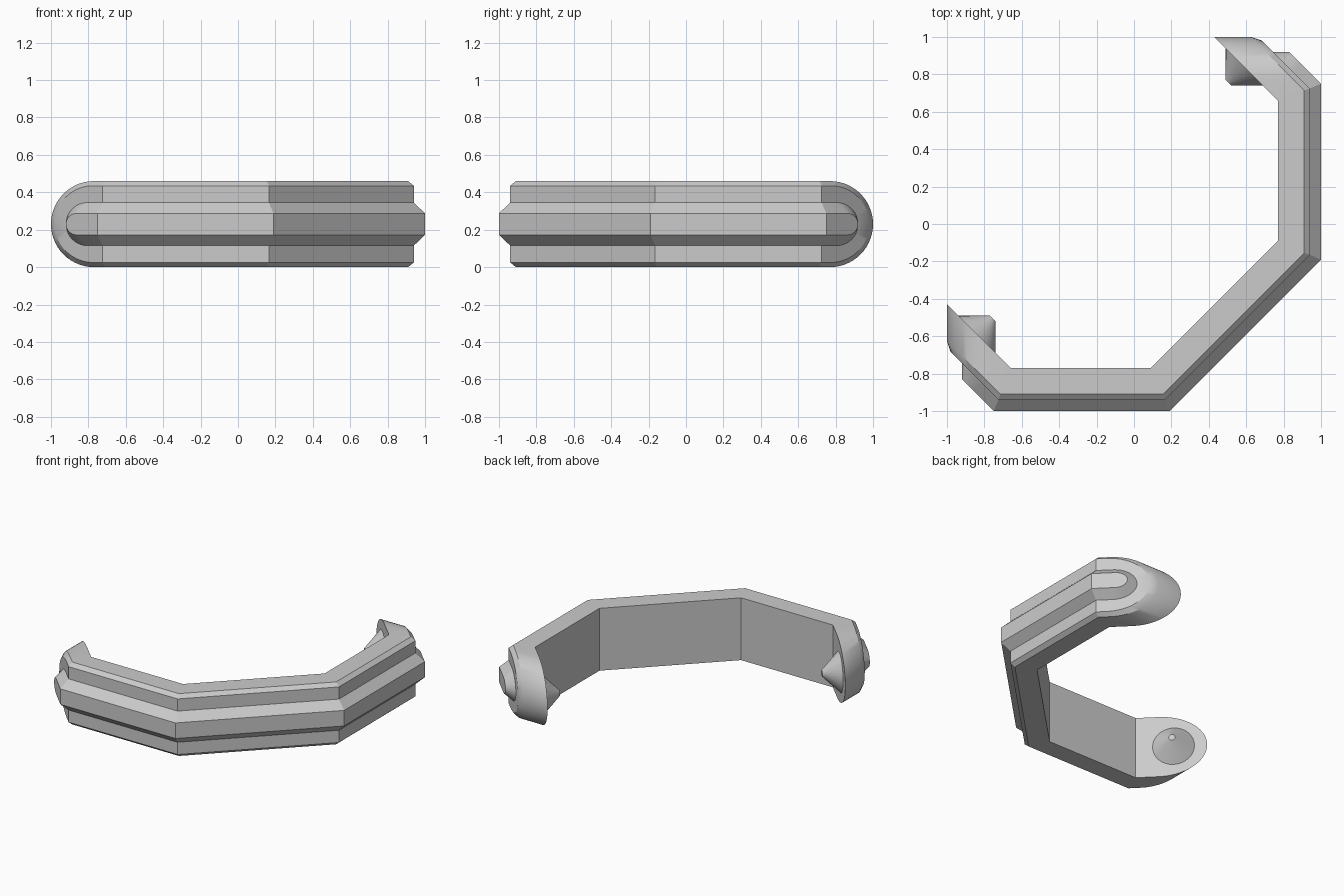
import bpy, bmesh, math
from mathutils import Vector

cube = bpy.data.objects.get("Cube")
if cube:
    bpy.data.objects.remove(cube, do_unlink=True)

MID_Z = 0.23
ARC = 28

grey = bpy.data.materials.new("light grey")
grey.use_nodes = True
colour = (0.6, 0.6, 0.6, 1)
grey.diffuse_color = colour
grey.node_tree.nodes["Principled BSDF"].inputs["Base Color"].default_value = colour


def mirror(p):
    """Reflect across the diagonal symmetry plane."""
    return Vector((-p.y, -p.x, p.z))


def finish(bm, name):
    bmesh.ops.recalc_face_normals(bm, faces=bm.faces)
    mesh = bpy.data.meshes.new(name)
    bm.to_mesh(mesh)
    bm.free()
    mesh.materials.append(grey)
    obj = bpy.data.objects.new(name, mesh)
    bpy.context.collection.objects.link(obj)
    bpy.ops.object.select_all(action='DESELECT')
    bpy.context.view_layer.objects.active = obj
    obj.select_set(True)
    bpy.ops.object.shade_smooth_by_angle(angle=math.radians(28))
    return obj


def outline(front, end, middle, half, reach):
    """Closed outline of one layer: three bent straights and a round at each end."""
    arc = []
    for i in range(ARC + 1):
        a = -math.pi / 2 + math.pi * i / ARC
        x = half - reach - half * math.cos(a)
        arc.append(Vector((x, -end - x, MID_Z + half * math.sin(a))))
    top, low = MID_Z + half, MID_Z - half
    corners = [(front - end, -front), (middle - front, -front)]
    upper = [Vector((x, y, top)) for x, y in corners]
    lower = [Vector((x, y, low)) for x, y in corners]
    return (arc + upper + [mirror(p) for p in reversed(upper)]
            + [mirror(p) for p in reversed(arc)]
            + [mirror(p) for p in lower] + lower[::-1])


def cap(bm, ring):
    """Close a layer with one flat face per straight section."""
    n = ARC + 1
    t, b = ring[n:n + 4], ring[2 * n + 4:][::-1]
    bm.faces.new(ring[:n] + [t[0], b[0]])
    for i in range(3):
        bm.faces.new((t[i], t[i + 1], b[i + 1], b[i]))
    bm.faces.new([t[3]] + ring[n + 4:2 * n + 4] + [b[3]])


# Bent band with a chamfered outside and a raised rib, layered from inside to outside
layers = [
    (0.77, 1.43, 0.86, 0.23, 1.0),     # inner face
    (0.91, 1.625, 1.065, 0.23, 1.0),   # start of chamfer
    (0.94, 1.665, 1.105, 0.205, 0.98), # outer face
    (0.94, 1.665, 1.105, 0.115, 0.92), # rib base
    (1.0, 1.75, 1.19, 0.0575, 0.92),   # rib crest
]
bm = bmesh.new()
rings = [[bm.verts.new(p) for p in outline(*layer)] for layer in layers]
for r, s in zip(rings, rings[1:]):
    for i in range(len(r)):
        j = (i + 1) % len(r)
        bm.faces.new((r[i], r[j], s[j], s[i]))
cap(bm, rings[0])
cap(bm, rings[-1])
finish(bm, "ribbed_band")

# Blunt cone stud on the inside of each rounded end
inward = Vector((1, 1, 0)).normalized()
right_base = Vector((-0.84, -0.59, MID_Z))
for name, base, axis in (("right_stud", right_base, inward),
                         ("left_stud", mirror(right_base), -inward)):
    bm = bmesh.new()
    bmesh.ops.create_cone(bm, cap_ends=True, segments=32, radius1=0.141,
                          radius2=0.022, depth=0.12)
    bmesh.ops.rotate(bm, verts=bm.verts,
                     matrix=axis.to_track_quat('Z', 'Y').to_matrix())
    bmesh.ops.translate(bm, verts=bm.verts, vec=base + axis * 0.06)
    finish(bm, name)
